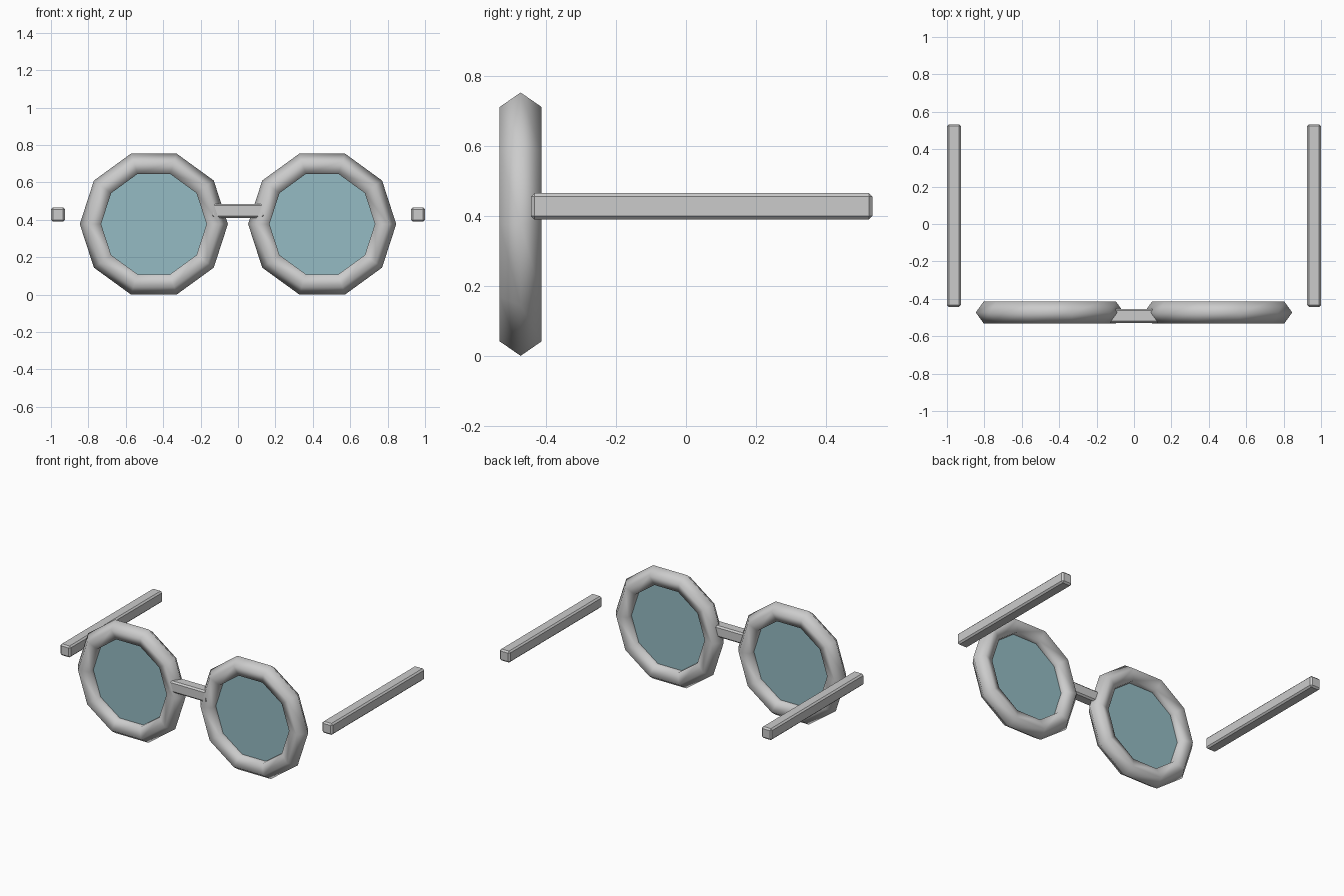
import bpy
from math import radians

if "Cube" in bpy.data.objects:
    bpy.data.objects.remove(bpy.data.objects["Cube"])

RIM_X, RIM_Y, RIM_Z = 0.45, -0.473, 0.377

lens_mat = bpy.data.materials.new("lens_tint")
lens_mat.diffuse_color = (0.3, 0.5, 0.55, 0.5)
lens_mat.use_nodes = True
lens_mat.node_tree.nodes["Principled BSDF"].inputs["Base Color"].default_value = lens_mat.diffuse_color


def bar(name, loc, size):
    """Box with a small single-step chamfer."""
    bpy.ops.mesh.primitive_cube_add(size=1, location=loc)
    ob = bpy.context.object
    ob.name = name
    ob.scale = size
    bpy.ops.object.transform_apply(location=False, rotation=False, scale=True)
    bev = ob.modifiers.new("chamfer", 'BEVEL')
    bev.width = 0.01
    bev.segments = 1
    return ob


for side, s in (("left", -1), ("right", 1)):
    # Ten-sided rim with a five-sided section
    bpy.ops.mesh.primitive_torus_add(
        major_segments=10, minor_segments=5, major_radius=0.333, minor_radius=0.063,
        location=(s * RIM_X, RIM_Y, RIM_Z), rotation=(radians(90), 0, 0))
    rim = bpy.context.object
    rim.name = f"rim_{side}"
    bpy.ops.object.shade_smooth()

    # Thin tinted lens seated in the rim, corners aligned with it
    bpy.ops.mesh.primitive_circle_add(
        vertices=10, radius=0.29, fill_type='NGON',
        location=(s * RIM_X, RIM_Y, RIM_Z), rotation=(radians(90), radians(90), 0))
    lens = bpy.context.object
    lens.name = f"lens_{side}"
    lens.rotation_euler = (radians(90), 0, 0)
    # the circle starts on +y, the rim on +x: turn the mesh a quarter
    for v in lens.data.vertices:
        v.co.x, v.co.y = v.co.y, -v.co.x
    lens.data.materials.append(lens_mat)

    # Straight temple arm
    bar(f"temple_{side}", (s * 0.9625, 0.045, 0.428), (0.075, 0.976, 0.076))

# Nose bridge between the rims
bar("bridge", (0, -0.491, 0.448), (0.285, 0.075, 0.075))
